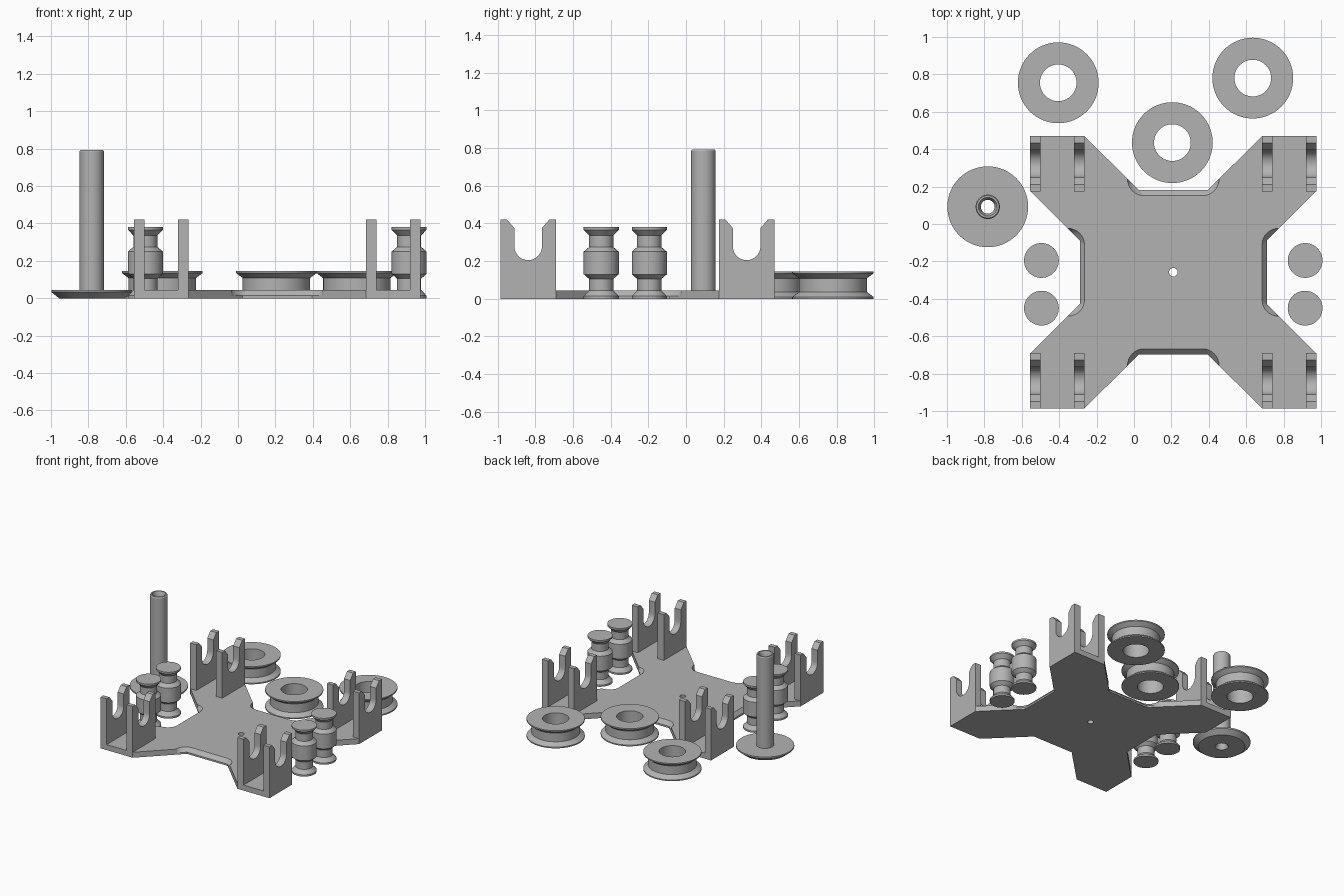
import bpy, bmesh, math

old = bpy.data.objects.get("Cube")
if old:
    bpy.data.objects.remove(old, do_unlink=True)

# One plain grey
grey = bpy.data.materials.new("plain_grey")
grey.use_nodes = True
colour = (0.45, 0.45, 0.45, 1)
grey.diffuse_color = colour
grey.node_tree.nodes["Principled BSDF"].inputs["Base Color"].default_value = colour

CX, CY = 0.21, -0.258      # plate centre
HX, HY = 0.765, 0.7275     # plate half sizes
THICK = 0.045


def finish(name, bm, location, smooth=True):
    bmesh.ops.recalc_face_normals(bm, faces=bm.faces)
    mesh = bpy.data.meshes.new(name)
    bm.to_mesh(mesh)
    bm.free()
    mesh.materials.append(grey)
    obj = bpy.data.objects.new(name, mesh)
    obj.location = location
    bpy.context.collection.objects.link(obj)
    if smooth:
        bpy.ops.object.select_all(action='DESELECT')
        obj.select_set(True)
        bpy.context.view_layer.objects.active = obj
        bpy.ops.object.shade_smooth_by_angle(angle=math.radians(25))
    return obj


def ring(bm, points, z):
    return [bm.verts.new((x, y, z)) for x, y in points]


def bridge(bm, lower, upper):
    n = len(lower)
    for i in range(n):
        j = (i + 1) % n
        bm.faces.new((lower[i], lower[j], upper[j], upper[i]))


def circle(r, n):
    return [(r * math.cos(math.tau * i / n), r * math.sin(math.tau * i / n)) for i in range(n)]


def lathe(name, profile, location, closed, n=64):
    """Turn (radius, z) points; closed joins last to first, otherwise both ends are capped."""
    bm = bmesh.new()
    rings = [ring(bm, circle(r, n), z) for r, z in profile]
    for a, b in zip(rings, rings[1:]):
        bridge(bm, a, b)
    if closed:
        bridge(bm, rings[-1], rings[0])
    else:
        bm.faces.new(rings[0])
        bm.faces.new(rings[-1])
    return finish(name, bm, location)


# Cross-shaped base plate with sloped, rounded notches
STEPS = 8


def notch(a, low, high, centre):
    """Straight lower corner and elliptical upper corner, both starting at a."""
    lower, upper = [], []
    for i in range(STEPS + 1):
        f = i / STEPS
        c, s = math.cos(f * math.pi / 2), math.sin(f * math.pi / 2)
        lower.append(tuple(p + (q - p) * f for p, q in zip(a, low)))
        upper.append(tuple(m + (p - m) * c + (q - m) * s for p, q, m in zip(a, high, centre)))
    return lower, upper


side_low, side_high = notch((0.565, 0.235), (0.50, 0.17), (0.475, 0.15), (0.565, 0.15))
end_low, end_high = notch((0.245, 0.50), (0.185, 0.44), (0.16, 0.41), (0.16, 0.50))
arm = [(HX, 0.435), (HX, HY), (0.475, HY)]
quarter_low = side_low[::-1] + arm + end_low
quarter_high = side_high[::-1] + arm + end_high


def all_quarters(points):
    out = []
    for sx, sy in ((1, 1), (-1, 1), (-1, -1), (1, -1)):
        part = [(x * sx, y * sy) for x, y in points]
        out += part if sx * sy > 0 else part[::-1]
    return out


bm = bmesh.new()
bottom = ring(bm, all_quarters(quarter_low), 0)
middle = ring(bm, all_quarters(quarter_low), 0.014)
top = ring(bm, all_quarters(quarter_high), THICK)
bridge(bm, bottom, middle)
bridge(bm, middle, top)
hole_low = ring(bm, circle(0.023, 24), 0)
hole_high = ring(bm, circle(0.023, 24), THICK)
bridge(bm, hole_low, hole_high)
for loops in ((bottom, hole_low), (top, hole_high)):
    edges = [bm.edges.get((lp[i], lp[i - 1])) for lp in loops for i in range(len(lp))]
    bmesh.ops.triangle_fill(bm, edges=edges, use_beauty=True)
finish("base_plate", bm, (CX, CY, 0), smooth=False)

# Upright fork brackets, two on each arm
FORK_W, FORK_H, FORK_D, SLOT_R, SLOT_Z = 0.055, 0.42, 0.1475, 0.073, 0.278
half = [(FORK_D, 0), (FORK_D, FORK_H), (0.112, FORK_H), (SLOT_R, 0.375)]
arc = [(SLOT_R * math.cos(t), SLOT_Z - SLOT_R * math.sin(t))
       for t in (math.pi * i / 20 for i in range(21))]
fork = half + arc + [(-y, z) for y, z in half[::-1]]


def fork_bracket(name, x, y):
    bm = bmesh.new()
    sides = [[bm.verts.new((s * FORK_W / 2, p, z)) for p, z in fork] for s in (-1, 1)]
    bridge(bm, *sides)
    for side in sides:
        bm.faces.new(side)
    finish(name, bm, (x, y, 0))


for sx, xname in ((-1, "right"), (1, "left")):
    for sy, yname in ((-1, "front"), (1, "back")):
        for place, offset in (("outer", HX - FORK_W / 2), ("inner", 0.475 + FORK_W / 2)):
            fork_bracket(f"{yname}_{xname}_{place}_fork",
                         CX + sx * offset, CY + sy * (HY - FORK_D))

# Turned rollers, mirrored about mid height
lower_half = [(0.093, 0), (0.093, 0.014), (0.064, 0.045), (0.064, 0.105), (0.093, 0.13)]
roller = lower_half + [(r, 0.38 - z) for r, z in lower_half[::-1]]
for x, xname in ((CX - 0.705, "right"), (CX + 0.705, "left")):
    for y, yname in ((-0.45, "front"), (-0.195, "back")):
        lathe(f"{yname}_{xname}_roller", roller, (x, y, 0), False, 48)

# Flanged bushings with a plain bore
BORE = 0.098
flange = [(BORE, 0), (0.216, 0), (0.216, 0.01), (0.18, 0.037)]
bushing = flange + [(r, 0.145 - z) for r, z in flange[::-1]]
for name, x, y in (("right", -0.405, 0.755), ("middle", 0.205, 0.435), ("left", 0.635, 0.78)):
    lathe(f"{name}_bushing", bushing, (x, y, 0), True)

# Hollow spindle on a tapered disc
spindle = [(0.05, 0), (0.175, 0), (0.216, 0.033), (0.216, THICK), (0.065, THICK),
           (0.065, 0.785), (0.06, 0.793), (0.05, 0.793), (0.037, 0.765), (0.037, 0.028)]
lathe("spindle", spindle, (-0.782, 0.092, 0), True)
